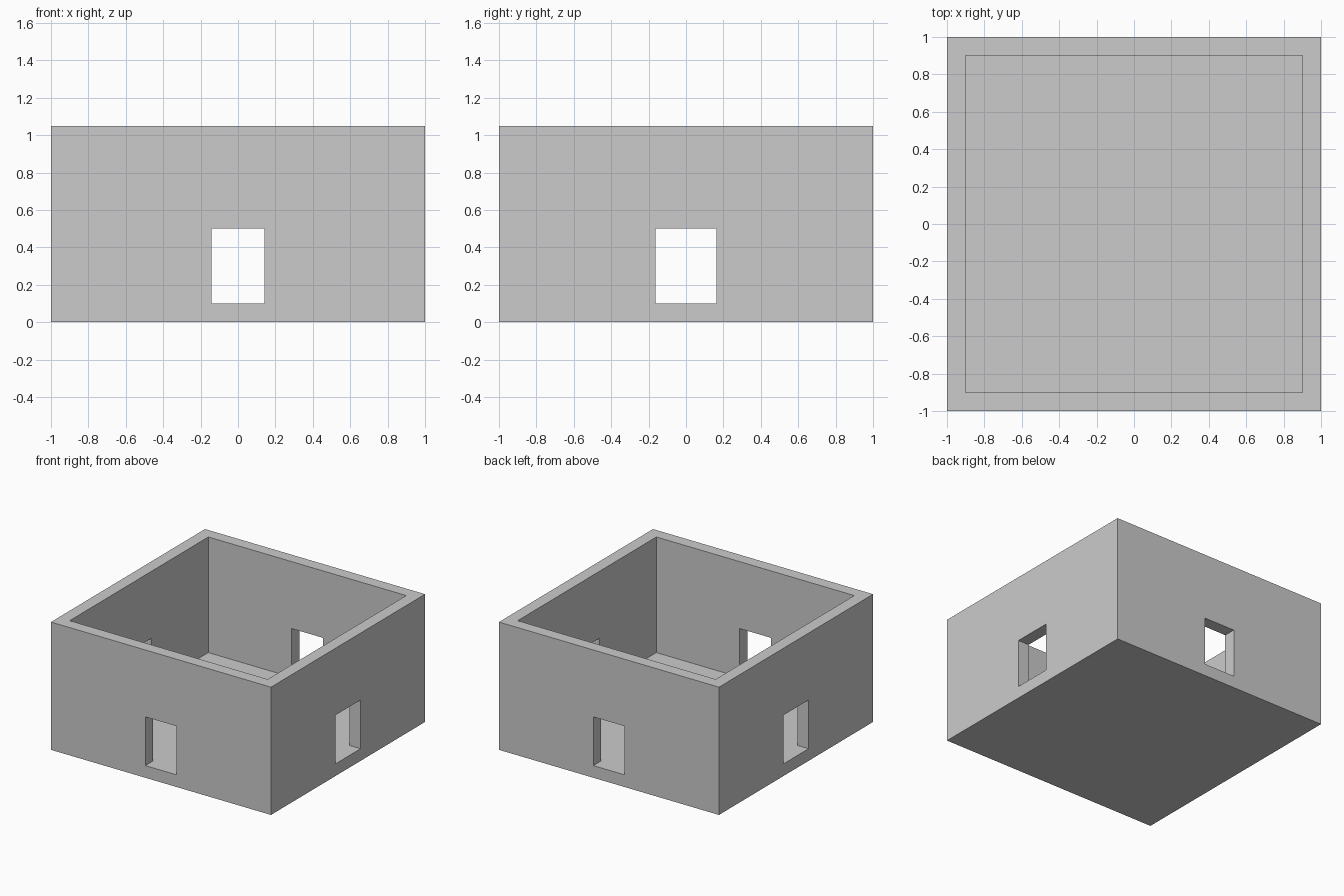
import bpy

if "Cube" in bpy.data.objects:
    bpy.data.objects.remove(bpy.data.objects["Cube"])

HEIGHT = 1.05      # total height
T = 0.1            # wall and floor thickness
TOP = 0.5          # top of the wall openings
OVER = 0.2         # cutter overshoot


def box(name, half_x, half_y, z0, z1):
    """Box centred on the z axis, from z0 to z1."""
    bpy.ops.mesh.primitive_cube_add(size=2, location=(0, 0, (z0 + z1) / 2))
    ob = bpy.context.object
    ob.name = name
    ob.scale = (half_x, half_y, (z1 - z0) / 2)
    bpy.ops.object.transform_apply(location=True, rotation=False, scale=True)
    return ob


# Open-topped room shell
room = box("room_shell", 1, 1, 0, HEIGHT)

# Interior plus one through-cut per axis, each making two opposite openings
cutters = [
    box("interior_cutter", 1 - T, 1 - T, T, HEIGHT + OVER),
    box("front_back_opening_cutter", 0.142, 1 + OVER, T, TOP),
    box("side_opening_cutter", 1 + OVER, 0.163, T, TOP),
]

bpy.context.view_layer.objects.active = room
for cutter in cutters:
    mod = room.modifiers.new(cutter.name, 'BOOLEAN')
    mod.operation = 'DIFFERENCE'
    mod.solver = 'EXACT'
    mod.object = cutter
    bpy.ops.object.modifier_apply(modifier=mod.name)

# Cutters are no longer needed once applied
for cutter in cutters:
    bpy.data.objects.remove(cutter, do_unlink=True)
